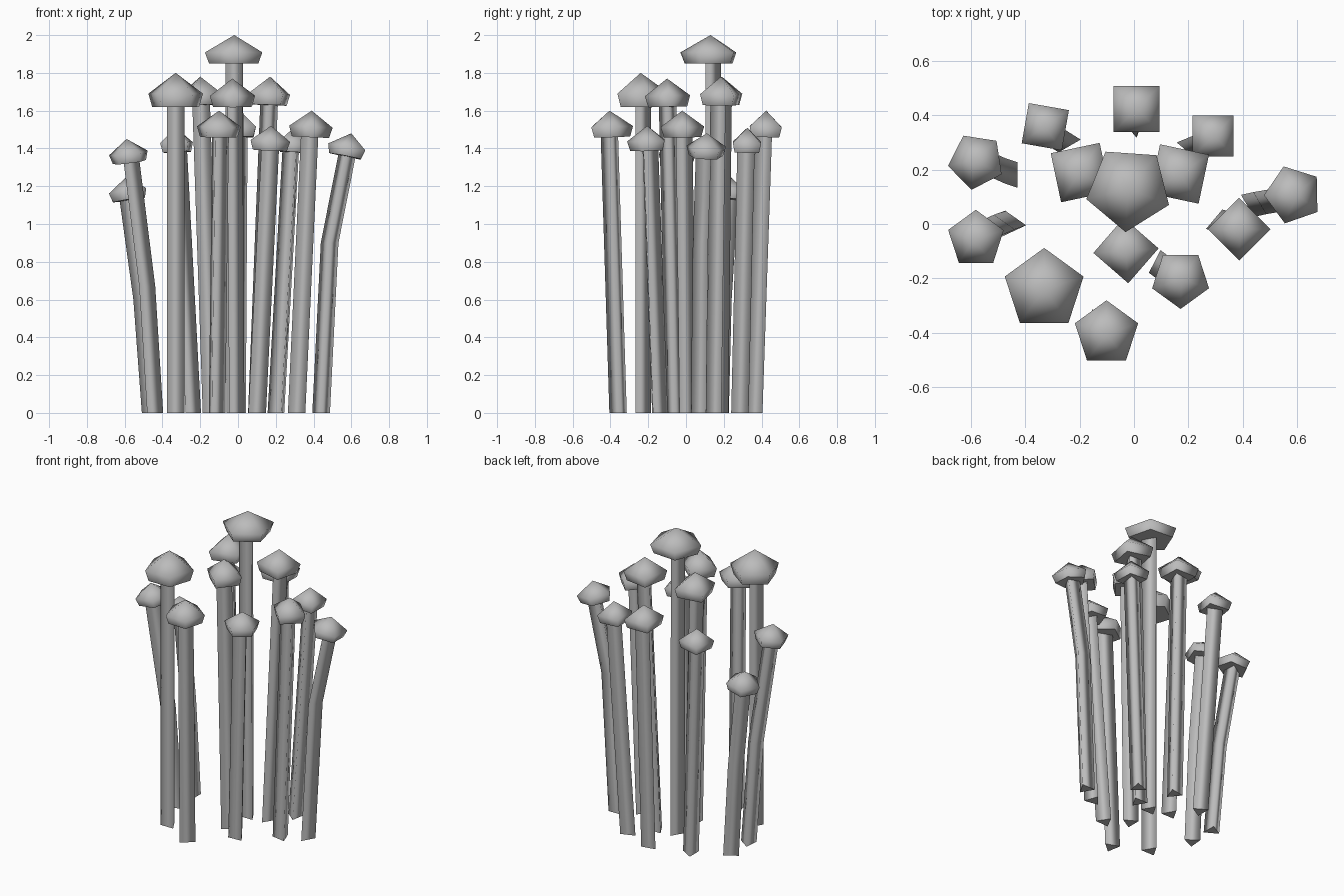
import bpy, bmesh
from math import cos, sin, radians
from mathutils import Vector, Matrix

cube = bpy.data.objects.get("Cube")
if cube:
    bpy.data.objects.remove(cube, do_unlink=True)

grey = bpy.data.materials.new("plain_grey")
grey.use_nodes = True
grey.diffuse_color = (0.5, 0.5, 0.5, 1)
grey.node_tree.nodes["Principled BSDF"].inputs["Base Color"].default_value = (0.5, 0.5, 0.5, 1)


def ring(bm, sides, radius, start, frame):
    """One loop of vertices, laid flat in the given frame."""
    step = 360 / sides
    angles = [radians(start + step * i) for i in range(sides)]
    return [bm.verts.new(frame @ Vector((radius * cos(a), radius * sin(a), 0))) for a in angles]


def bridge(bm, low, high):
    n = len(low)
    for i in range(n):
        j = (i + 1) % n
        bm.faces.new((low[i], low[j], high[j], high[i]))


def finish(bm, name, flat_faces):
    """Smooth the sides, keep the end faces crisp."""
    for face in bm.faces:
        face.smooth = True
    for face in flat_faces:
        for edge in face.edges:
            edge.smooth = False
    bmesh.ops.recalc_face_normals(bm, faces=bm.faces)
    mesh = bpy.data.meshes.new(name)
    bm.to_mesh(mesh)
    bm.free()
    mesh.materials.append(grey)
    obj = bpy.data.objects.new(name, mesh)
    bpy.context.collection.objects.link(obj)


def stem(name, path, turn):
    """Three-sided stalk through the path points."""
    bm = bmesh.new()
    rings = [ring(bm, 3, 0.054, turn, Matrix.Translation(p)) for p in path]
    for low, high in zip(rings, rings[1:]):
        bridge(bm, low, high)
    ends = [bm.faces.new(rings[0][::-1]), bm.faces.new(rings[-1])]
    finish(bm, name, ends)


def cap(name, apex, axis, sides, radius, turn, height):
    """Pointed cap with a short skirt that narrows below the rim."""
    bm = bmesh.new()
    tilt = Vector((0, 0, 1)).rotation_difference(axis).to_matrix().to_4x4()

    def frame(drop):
        return Matrix.Translation(apex - axis * drop) @ tilt

    base = ring(bm, sides, radius * 0.86, turn, frame(height))
    rim = ring(bm, sides, radius, turn, frame(height * 0.61))
    bridge(bm, base, rim)
    tip = bm.verts.new(apex)
    for i in range(sides):
        bm.faces.new((rim[i], rim[(i + 1) % sides], tip))
    finish(bm, name, [bm.faces.new(base[::-1])])


# position: foot xy, stalk turn, apex xyz, cap sides, cap radius, cap turn, cap height
mushrooms = {
    "center_tall": ((-0.015, 0.13), 90, (-0.02, 0.13, 2.0), 5, 0.16, -94, 0.15),
    "front_right_large": ((-0.33, -0.24), 90, (-0.33, -0.24, 1.8), 5, 0.152, 90, 0.18),
    "inner_right": ((-0.14, 0.17), 90, (-0.2, 0.19, 1.78), 4, 0.13, 147, 0.15),
    "inner_left": ((0.1, 0.16), 30, (0.17, 0.185, 1.78), 4, 0.13, 33, 0.15),
    "inner_front": ((-0.02, -0.06), 0, (-0.03, -0.1, 1.77), 4, 0.12, -86, 0.15),
    "front": ((-0.12, -0.355), 130, (-0.1, -0.405, 1.6), 5, 0.122, 90, 0.14),
    "front_left": ((0.1, -0.15), -27, (0.175, -0.205, 1.52), 5, 0.11, -90, 0.13),
    "left": ((0.315, 0), 200, (0.39, -0.02, 1.6), 4, 0.115, 90, 0.14),
    "back": ((0, 0.37), -80, (0.01, 0.425, 1.6), 4, 0.12, 135, 0.14),
    "back_left": ((0.21, 0.29), 170, (0.295, 0.325, 1.51), 4, 0.106, 135, 0.13),
    "back_right": ((-0.25, 0.31), 0, (-0.33, 0.36, 1.51), 4, 0.106, 125, 0.13),
    "far_left": ((0.44, 0.08), 30, (0.6, 0.11, 1.48), 5, 0.11, 109, 0.125),
    "far_right_front": ((-0.45, 0), -5, (-0.59, -0.06, 1.45), 5, 0.108, 90, 0.125),
    "far_right_back": ((-0.455, 0.18), 180, (-0.59, 0.235, 1.25), 5, 0.106, 45, 0.125),
}
# stalks that bend partway up
bends = {
    "far_left": (0.485, 0.09, 0.9),
    "far_right_front": (-0.492, -0.015, 0.67),
    "far_right_back": (-0.5, 0.195, 0.6),
}

for place, (foot, turn, apex, sides, radius, cap_turn, height) in mushrooms.items():
    foot, apex = Vector((*foot, 0)), Vector(apex)
    knee = Vector(bends[place]) if place in bends else foot.lerp(apex, 0.5)
    axis = (apex - knee).normalized()
    stem(place + "_stem", [foot, knee, apex - axis * height * 0.8], turn)
    cap(place + "_cap", apex, axis, sides, radius, cap_turn, height)
